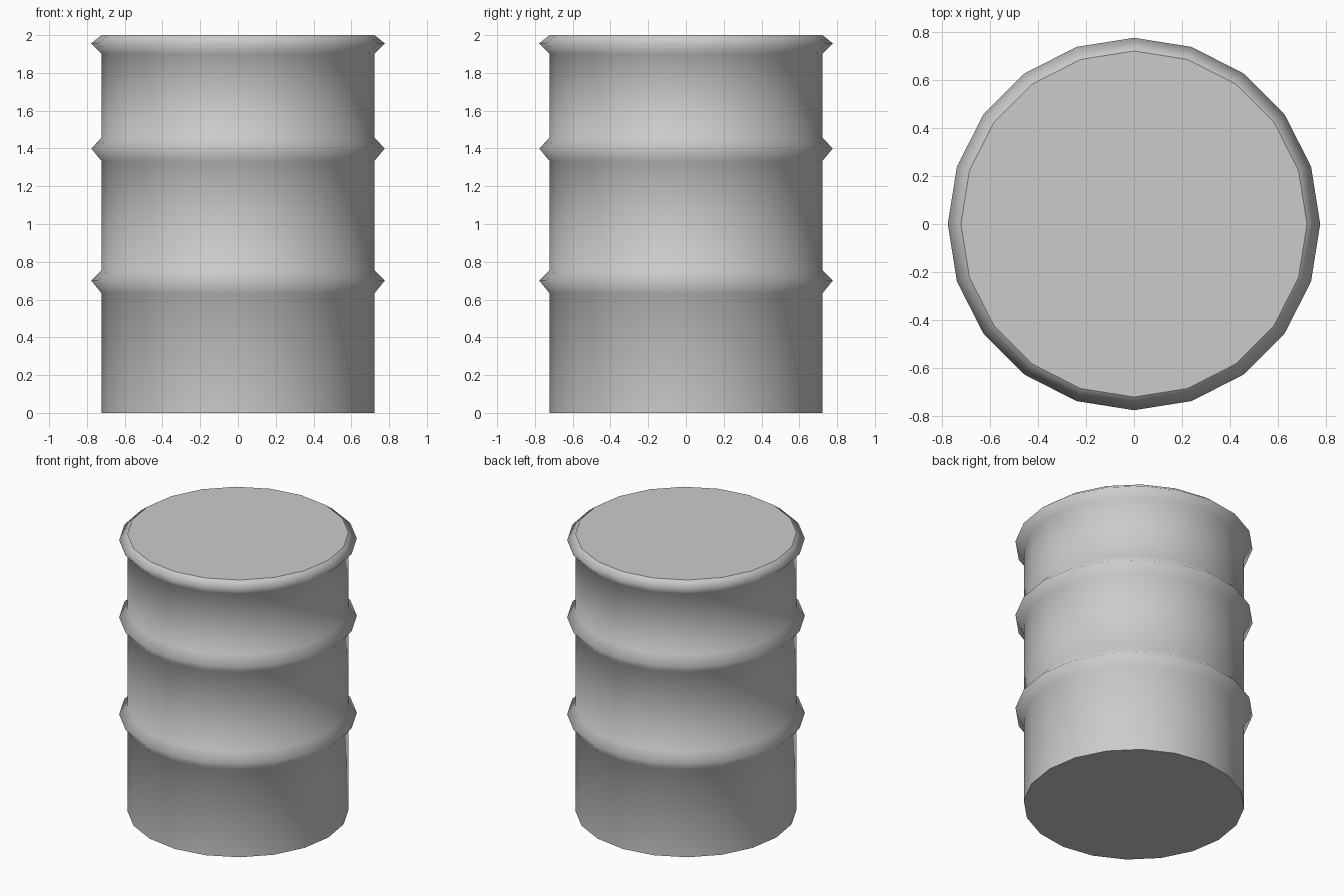
import bpy, bmesh
from math import cos, sin, pi

if "Cube" in bpy.data.objects:
    bpy.data.objects.remove(bpy.data.objects["Cube"])

SIDES = 20
BODY, RIB = 0.722, 0.777

# side profile (radius, height): plain wall, two ribs, top rim
profile = [(BODY, 0)]
for z in (0.70, 1.40):
    profile += [(BODY, z - 0.067), (RIB, z), (BODY, z + 0.057)]
profile += [(BODY, 1.90), (RIB, 1.957), (BODY, 2.0)]

bm = bmesh.new()
rings = [[bm.verts.new((r * cos(2 * pi * i / SIDES), r * sin(2 * pi * i / SIDES), z))
          for i in range(SIDES)] for r, z in profile]

# smooth wall
for low, high in zip(rings, rings[1:]):
    for i in range(SIDES):
        j = (i + 1) % SIDES
        bm.faces.new((low[i], low[j], high[j], high[i])).smooth = True

# flat lid and base with sharp borders
for ring in (rings[-1], rings[0][::-1]):
    cap = bm.faces.new(ring)
    for edge in cap.edges:
        edge.smooth = False

mesh = bpy.data.meshes.new("barrel")
bm.to_mesh(mesh)
bm.free()
bpy.context.collection.objects.link(bpy.data.objects.new("barrel", mesh))
